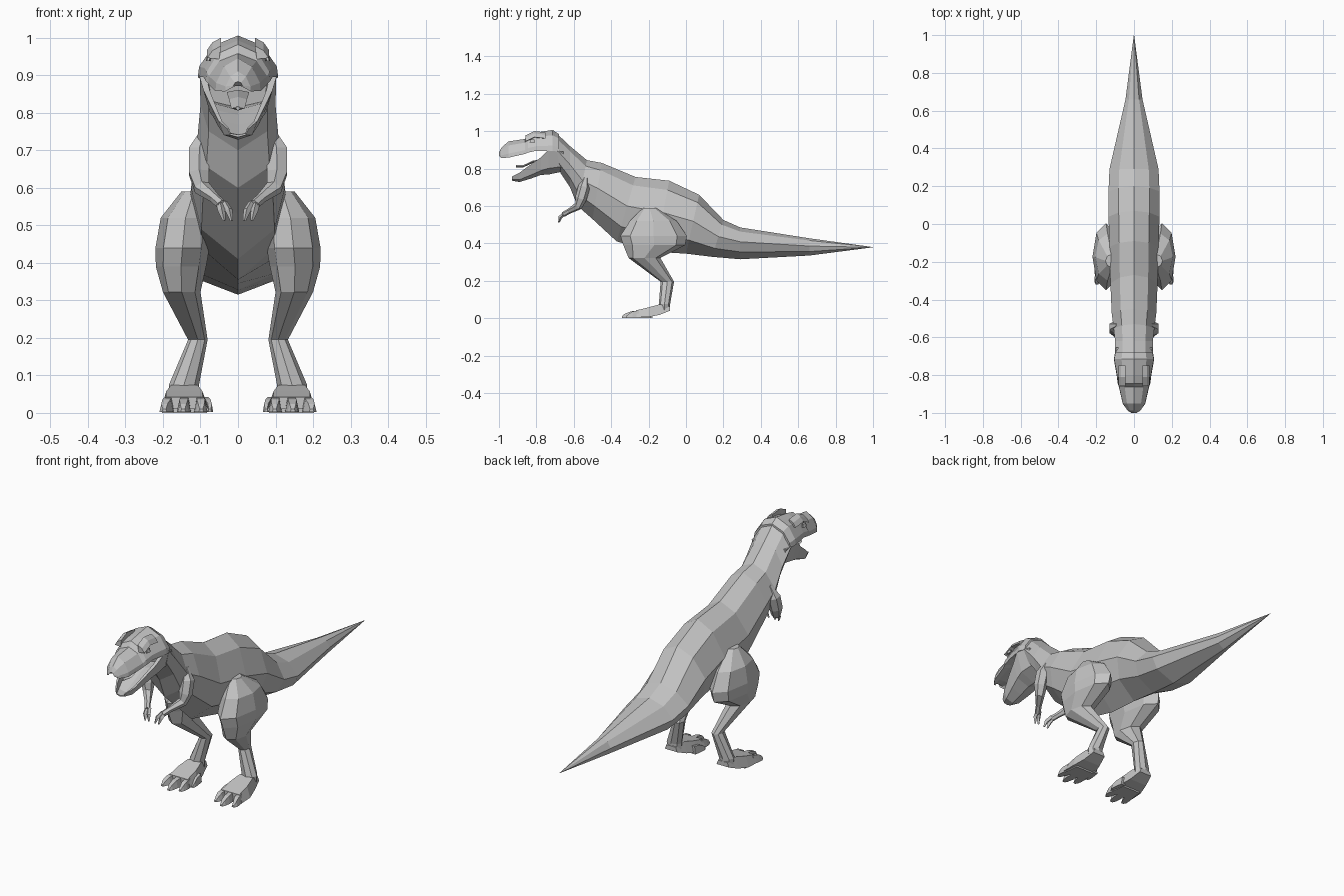
import bpy, bmesh, math
from mathutils import Vector

skin = bpy.data.materials.new("grey skin")
skin.diffuse_color = (0.55, 0.55, 0.55, 1)


def loft(name, rings, mirror=False):
    """Skin a list of equal-length rings, cap both ends, optionally mirror in x."""
    bm = bmesh.new()
    vs = [[bm.verts.new(p) for p in r] for r in rings]
    n = len(rings[0])
    for a, b in zip(vs, vs[1:]):
        for i in range(n):
            j = (i + 1) % n
            bm.faces.new((a[i], a[j], b[j], b[i]))
    bm.faces.new(vs[0])
    bm.faces.new(vs[-1])
    bmesh.ops.remove_doubles(bm, verts=bm.verts, dist=0.0005)
    bmesh.ops.recalc_face_normals(bm, faces=bm.faces)
    me = bpy.data.meshes.new(name)
    bm.to_mesh(me)
    bm.free()
    me.materials.append(skin)
    ob = bpy.data.objects.new(name, me)
    bpy.context.collection.objects.link(ob)
    if mirror:
        m = ob.modifiers.new("mirror", 'MIRROR')
        m.use_axis[0] = True
        m.use_mirror_merge = False
    return ob


def symmetric(half):
    """Close a half profile that starts and ends on x = 0."""
    return half + [(-x, y, z) for x, y, z in half[-2:0:-1]]


def body_ring(yt, zt, yb, zb, w):
    prof = [(0, 0), (.13, .6), (.45, 1), (.77, .78), (1, 0)]
    return symmetric([(w * k, yt + (yb - yt) * t, zt + (zb - zt) * t) for t, k in prof])


def flat_ring(x, y, z, rx, ry, n=8):
    """Horizontal ring."""
    return [(x + rx * math.cos(2 * math.pi * i / n), y + ry * math.sin(2 * math.pi * i / n), z)
            for i in range(n)]


def tube(name, path, n=6):
    """Tapered limb through (x, y, z, radius) points, mirrored."""
    pts = [Vector(p[:3]) for p in path]
    rings = []
    for i, p in enumerate(pts):
        d = (pts[min(i + 1, len(pts) - 1)] - pts[max(i - 1, 0)]).normalized()
        u = d.cross(Vector((1, 0, 0))).normalized()
        v = d.cross(u)
        r = path[i][3]
        rings.append([p + r * (math.cos(2 * math.pi * k / n) * u + math.sin(2 * math.pi * k / n) * v)
                      for k in range(n)])
    loft(name, rings, True)


# Tail, torso and neck: top y, top z, bottom y, bottom z, half width
loft("body", [body_ring(*r) for r in [
    (1.0, .38, 1.0, .379, .001),
    (.66, .427, .66, .335, .045),
    (.29, .485, .29, .315, .130),
    (.20, .525, .14, .328, .135),
    (.07, .66, 0, .345, .135),
    (-.09, .735, -.16, .355, .130),
    (-.27, .755, -.37, .41, .125),
    (-.45, .83, -.50, .53, .118),
    (-.53, .845, -.58, .60, .108),
    (-.62, .92, -.62, .70, .100),
    (-.71, 1.005, -.67, .775, .102)]])

# Upper skull: y, top z, bottom z, half width
loft("upper_skull", [symmetric([(0, y, t), (.62 * w, y, t - .25 * (t - b)), (.97 * w, y, b + .25 * (t - b)),
                                (w, y, b), (.55 * w, y, b + .012), (0, y, b + .015)])
                     for y, t, b, w in [
    (-.68, .985, .89, .100),
    (-.715, 1.006, .895, .107),
    (-.80, .993, .895, .092),
    (-.845, .982, .885, .086),
    (-.862, .958, .878, .080),
    (-.95, .945, .858, .060),
    (-.988, .91, .857, .034),
    (-1.0, .885, .868, .014)]])

# Brow ridges above the eyes
loft("brow_ridge", [[(.045, y, z), (.068, y, z - .012), (.082, y, z - .032), (.05, y, z - .035)]
                    for y, z in [(-.75, .993), (-.81, 1.0), (-.857, .978)]], True)
loft("eye", [flat_ring(.08, -.822, .938, .006, .016, 6),
             flat_ring(.076, -.822, .954, .006, .013, 6)], True)

# Open lower jaw with a hollowed floor: y, rim z, bottom z, half width
loft("lower_jaw", [symmetric([(0, y, b + .3 * (t - b)), (.7 * w, y, b + .45 * (t - b)), (.82 * w, y, t),
                              (w, y, t), (.72 * w, y, b + .25 * (t - b)), (0, y, b)])
                   for y, t, b, w in [
    (-.655, .89, .785, .095),
    (-.735, .90, .768, .104),
    (-.775, .86, .766, .092),
    (-.83, .822, .746, .074),
    (-.89, .778, .728, .052),
    (-.93, .757, .735, .028)]])

# Tongue
loft("tongue", [symmetric([(0, y, z + .006), (w, y, z), (0, y, z - .006)])
                for y, z, w in [(-.72, .855, .03), (-.82, .836, .024), (-.87, .812, .018), (-.91, .812, .006)]])

# Arms with two fingers
tube("arm", [(.085, -.535, .755, .012), (.103, -.545, .70, .032), (.104, -.562, .64, .031),
             (.096, -.575, .60, .023), (.062, -.625, .572, .014), (.043, -.655, .555, .014)])
for dx in (-.010, .010):
    tube("finger", [(.043 + dx * .6, -.648, .56, .010), (.034 + dx, -.672, .54, .010),
                    (.027 + dx, -.680, .512, .004)], 4)

# Legs: thigh, shin and ankle: x, y, z, radius x, radius y
loft("leg", [flat_ring(*r) for r in [
    (.118, -.195, .59, .033, .035),
    (.140, -.175, .52, .066, .125),
    (.148, -.173, .44, .072, .178),
    (.152, -.170, .39, .067, .165),
    (.150, -.222, .322, .050, .085),
    (.107, -.100, .195, .026, .036),
    (.144, -.115, .075, .040, .030),
    (.144, -.115, .045, .038, .028)]], True)

# Foot pad: y, bottom z, top z, half width
loft("foot", [[(.143 - w, y, b), (.143 + w, y, b), (.143 + .75 * w, y, t), (.143 - .75 * w, y, t)]
              for y, b, t, w in [(-.086, .04, .062, .034), (-.14, .018, .074, .048),
                                 (-.20, .006, .058, .064), (-.265, .005, .042, .066)]], True)

# Toes fanning forward, and a short inner toe
for x0, x1, y0, y1, w in [(.100, .098, -.25, -.32, .017), (.143, .146, -.25, -.342, .018),
                          (.186, .196, -.25, -.32, .017), (.085, .075, -.18, -.255, .011)]:
    loft("toe", [[(x - k * w, y, .002), (x + k * w, y, .002), (x + .6 * k * w, y, h), (x - .6 * k * w, y, h)]
                 for x, y, k, h in [(x0, y0, 1, .042),
                                    ((x0 + x1) / 2, (y0 + y1) / 2, 1.05, .036),
                                    (x1, y1 + .015, .8, .024), (x1, y1, .4, .010)]], True)
# Soles resting on the ground
loft("sole", [[(.143 - w, y, 0), (.143 + w, y, 0), (.143 + w, y, .012), (.143 - w, y, .012)]
              for y, w in [(-.19, .05), (-.27, .06)]], True)
